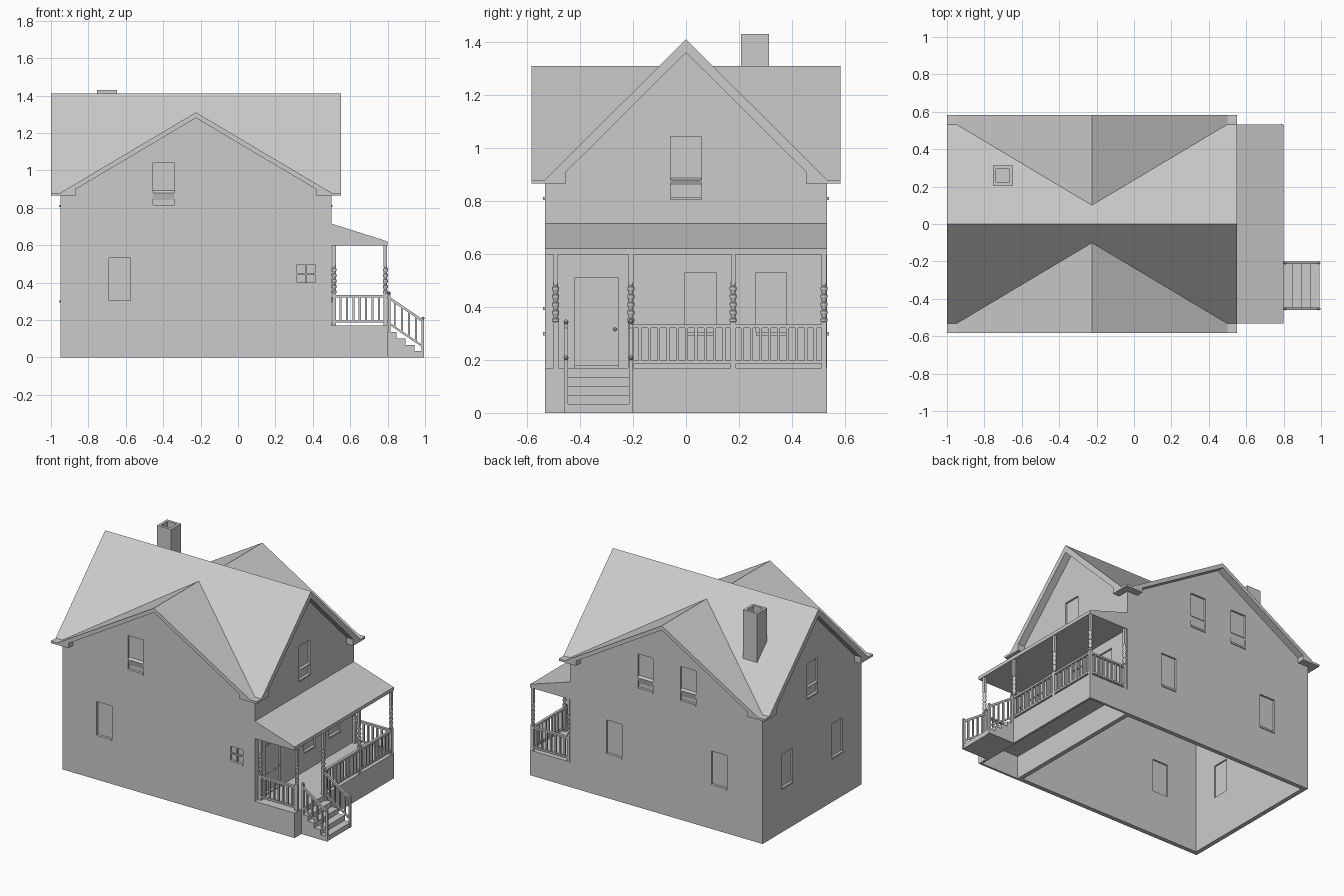
import bpy, bmesh, math

cube = bpy.data.objects.get("Cube")
if cube:
    bpy.data.objects.remove(cube, do_unlink=True)

GREY = (0.6, 0.6, 0.6, 1)
grey = bpy.data.materials.new("plain_grey")
grey.use_nodes = True
grey.diffuse_color = GREY
grey.node_tree.nodes["Principled BSDF"].inputs["Base Color"].default_value = GREY


def finish(name, bm):
    bmesh.ops.recalc_face_normals(bm, faces=bm.faces)
    mesh = bpy.data.meshes.new(name)
    bm.to_mesh(mesh)
    bm.free()
    mesh.materials.append(grey)
    obj = bpy.data.objects.new(name, mesh)
    bpy.context.scene.collection.objects.link(obj)
    return obj


def add_prism(bm, pts, axis, a, b):
    """Extrude a (u, z) outline along the named axis from a to b."""
    place = (lambda u, z, d: (d, u, z)) if axis == "x" else (lambda u, z, d: (u, d, z))
    ends = [[bm.verts.new(place(u, z, d)) for u, z in pts] for d in (a, b)]
    bm.faces.new(ends[0])
    bm.faces.new(ends[1])
    for i in range(len(pts)):
        j = (i + 1) % len(pts)
        bm.faces.new((ends[0][i], ends[0][j], ends[1][j], ends[1][i]))


def add_box(bm, x0, x1, y0, y1, z0, z1):
    add_prism(bm, [(x0, z0), (x1, z0), (x1, z1), (x0, z1)], "y", y0, y1)


def add_lathe(bm, profile, x, y, sides=12):
    rings = [[bm.verts.new((x + r * math.cos(math.tau * i / sides),
                            y + r * math.sin(math.tau * i / sides), z))
              for i in range(sides)] for r, z in profile]
    for low, high in zip(rings, rings[1:]):
        for i in range(sides):
            j = (i + 1) % sides
            bm.faces.new((low[i], low[j], high[j], high[i]))
    bm.faces.new(rings[0])
    bm.faces.new(rings[-1])


# House dimensions
LEFT, RIGHT, DEPTH = -0.95, 0.50, 0.533
MID, HALF = (LEFT + RIGHT) / 2, (RIGHT - LEFT) / 2
EAVE, LIP, OVER = 0.88, 0.865, 0.05
WALL = 0.03


# Walls with cut openings, recessed panes and sills
def wall(name, axis, plane, side, centre, half, peak, openings):
    bm = bmesh.new()
    add_prism(bm, [(centre - half, 0), (centre + half, 0), (centre + half, 0.87),
                   (centre, peak), (centre - half, 0.87)], axis, plane, plane - side * WALL)
    body = finish(name, bm)
    cut, panes, sills = bmesh.new(), bmesh.new(), bmesh.new()
    for u0, u1, z0, z1 in openings:
        rect = [(u0, z0), (u1, z0), (u1, z1), (u0, z1)]
        add_prism(cut, rect, axis, plane + 0.05, plane - 0.05)
        e = 0.002
        pane = [(u0 - e, z0 - e), (u1 + e, z0 - e), (u1 + e, z1 + e), (u0 - e, z1 + e)]
        add_prism(panes, pane, axis, plane - side * 0.012, plane - side * 0.02)
        sill = [(u0, z0 - 0.012), (u1, z0 - 0.012), (u1, z0), (u0, z0)]
        add_prism(sills, sill, axis, plane - side * 0.012, plane + side * 0.006)
    cutter = finish(name + "_cutter", cut)
    cutter.hide_render = True
    mod = body.modifiers.new("openings", "BOOLEAN")
    mod.operation, mod.solver, mod.object = "DIFFERENCE", "EXACT", cutter
    bpy.context.view_layer.objects.active = body
    bpy.ops.object.modifier_apply(modifier=mod.name)
    bpy.data.objects.remove(cutter, do_unlink=True)
    finish(name + "_panes", panes)
    finish(name + "_sills", sills)


def lower(u):
    return (u - 0.058, u + 0.058, 0.305, 0.53)


def upper(u):
    return (u - 0.058, u + 0.058, 0.815, 1.043)


DOOR = (-0.42, -0.255, 0.18, 0.51)
SMALL = (0.315, 0.411, 0.4, 0.496)
wall("front_wall", "y", -DEPTH, -1, MID, HALF, 1.295, [upper(-0.397), lower(-0.633), SMALL])
wall("back_wall", "y", DEPTH, 1, MID, HALF, 1.295,
     [upper(-0.068), upper(-0.39), lower(0.168), lower(-0.623)])
wall("porch_wall", "x", RIGHT, 1, 0, DEPTH, 1.385, [upper(0), lower(0.055), lower(0.322), DOOR])
wall("left_wall", "x", LEFT, -1, 0, DEPTH, 1.385, [upper(0), lower(0.27), lower(-0.27)])

# Bars of the small window
bm = bmesh.new()
u, z = (SMALL[0] + SMALL[1]) / 2, (SMALL[2] + SMALL[3]) / 2
add_box(bm, u - 0.004, u + 0.004, -0.53, -0.518, SMALL[2], SMALL[3])
add_box(bm, SMALL[0], SMALL[1], -0.53, -0.518, z - 0.004, z + 0.004)
finish("small_window_bars", bm)

# Door panels and knob
bm = bmesh.new()
for y in (-0.375, -0.30):
    add_box(bm, 0.484, 0.491, y - 0.023, y + 0.023, 0.20, 0.30)
add_box(bm, 0.484, 0.491, -0.398, -0.277, 0.335, 0.49)
finish("door_panels", bm)
bm = bmesh.new()
bmesh.ops.create_uvsphere(bm, u_segments=8, v_segments=6, radius=0.007)
bmesh.ops.translate(bm, verts=bm.verts, vec=(0.5, -0.268, 0.315))
finish("door_knob", bm)


# Crossing gable roofs, with returned eaves at the overhanging ends
def gable_roof(name, axis, centre, half, peak, thick, start, end):
    rise = (peak - EAVE) / half
    inner = half - 0.08
    right = [(half, EAVE), (half + OVER, EAVE), (half + OVER, LIP), (inner, LIP),
             (inner, peak - thick - inner * rise)]
    trimmed = [(half, EAVE), (half - 0.01, EAVE + 0.01 - thick)]

    def outline(side):
        pts = [(0, peak)] + side + [(0, peak - thick)] + [(-u, z) for u, z in reversed(side)]
        return [(centre + u, z) for u, z in pts]

    bm = bmesh.new()
    add_prism(bm, outline(trimmed), axis, start, end)
    add_prism(bm, outline(right), axis, start - OVER, start)
    add_prism(bm, outline(right), axis, end, end + OVER)
    finish(name, bm)


gable_roof("main_roof", "x", 0, DEPTH, 1.41, 0.05, LEFT, RIGHT)
gable_roof("cross_roof", "y", MID, HALF, 1.31, 0.03, -DEPTH, DEPTH)

# Hollow chimney
bm = bmesh.new()
x0, x1, y0, y1, rim = -0.755, -0.648, 0.207, 0.313, 0.018
add_box(bm, x0, x1, y0, y1, 1.06, 1.3)
for a, b in ((x0, x0 + rim), (x1 - rim, x1)):
    add_box(bm, a, b, y0, y1, 1.3, 1.43)
for a, b in ((y0, y0 + rim), (y1 - rim, y1)):
    add_box(bm, x0 + rim, x1 - rim, a, b, 1.3, 1.43)
finish("chimney", bm)

# Porch roof, deck and skirt
OUT, DECK = 0.80, 0.17
bm = bmesh.new()
add_prism(bm, [(RIGHT, 0.597), (OUT, 0.597), (OUT, 0.62), (RIGHT, 0.715)], "y", -DEPTH, DEPTH)
finish("porch_roof", bm)
bm = bmesh.new()
add_box(bm, RIGHT, OUT, -DEPTH, DEPTH, DECK - 0.015, DECK)
finish("porch_deck", bm)
bm = bmesh.new()
add_box(bm, OUT - 0.015, OUT, -DEPTH, DEPTH, 0, DECK - 0.015)
for s in (-1, 1):
    add_box(bm, RIGHT, OUT - 0.015, s * DEPTH, s * (DEPTH - 0.015), 0, DECK - 0.015)
finish("porch_skirt", bm)

# Porch posts with turned middles
POST_X, WALL_X = 0.788, 0.514
POSTS = (-0.492, -0.208, 0.178, 0.521)
turning = [(0.008, 0.34)]
for k in range(5):
    z = 0.345 + k * 0.03
    turning += [(0.013, z), (0.013, z + 0.01), (0.008, z + 0.014), (0.010, z + 0.022)]
turning.append((0.008, 0.50))
bm = bmesh.new()
for x, y in [(POST_X, y) for y in POSTS] + [(WALL_X, POSTS[0]), (WALL_X, POSTS[-1])]:
    add_box(bm, x - 0.01, x + 0.01, y - 0.01, y + 0.01, DECK, 0.345)
    add_box(bm, x - 0.009, x + 0.009, y - 0.009, y + 0.009, 0.49, 0.6)
    add_lathe(bm, turning, x, y)
finish("porch_posts", bm)


# Porch railings
def railing(name, axis, fixed, a, b, count):
    bm = bmesh.new()

    def bar(u0, u1, z0, z1, w):
        add_prism(bm, [(u0, z0), (u1, z0), (u1, z1), (u0, z1)], axis, fixed - w, fixed + w)

    bar(a, b, 0.32, 0.333, 0.009)
    bar(a, b, 0.186, 0.198, 0.007)
    for i in range(1, count + 1):
        u = a + (b - a) * i / (count + 1)
        bar(u - 0.0055, u + 0.0055, 0.198, 0.32, 0.0055)
    finish(name, bm)


railing("middle_railing", "x", POST_X, POSTS[1], POSTS[2], 10)
railing("far_railing", "x", POST_X, POSTS[2], POSTS[3], 9)
railing("front_railing", "y", POSTS[0], WALL_X, POST_X, 7)
railing("back_railing", "y", POSTS[3], WALL_X, POST_X, 7)

# Stairs
profile = [(OUT, 0)]
for i in range(4):
    top = 0.135 - i * 0.034
    profile += [(OUT + 0.048 * i, top), (OUT + 0.048 * (i + 1), top)]
profile.append((OUT + 0.192, 0))
bm = bmesh.new()
add_prism(bm, profile, "y", -0.46, -0.2)
finish("stairs", bm)

# Sloping stair rails with newels
SLOPE = -0.68
END = 0.99
bm = bmesh.new()
for y in (-0.453, -0.208):
    for z, h, w in ((0.315, 0.016, 0.007), (0.18, 0.013, 0.006)):
        drop = SLOPE * (END - OUT)
        add_prism(bm, [(OUT, z), (END, z + drop), (END, z + drop + h), (OUT, z + h)],
                  "y", y - w, y + w)
    for i in range(1, 5):
        x = OUT + (END - OUT) * i / 5
        z = SLOPE * (x - OUT)
        add_box(bm, x - 0.005, x + 0.005, y - 0.005, y + 0.005, z + 0.188, z + 0.32)
    for x, base, top in ((0.808, 0.13, 0.335), (0.988, 0, 0.2)):
        add_box(bm, x - 0.007, x + 0.007, y - 0.007, y + 0.007, base, top)
        add_lathe(bm, [(0.004, top), (0.009, top + 0.006), (0.009, top + 0.011),
                       (0.003, top + 0.017)], x, y, 8)
finish("stair_rails", bm)
